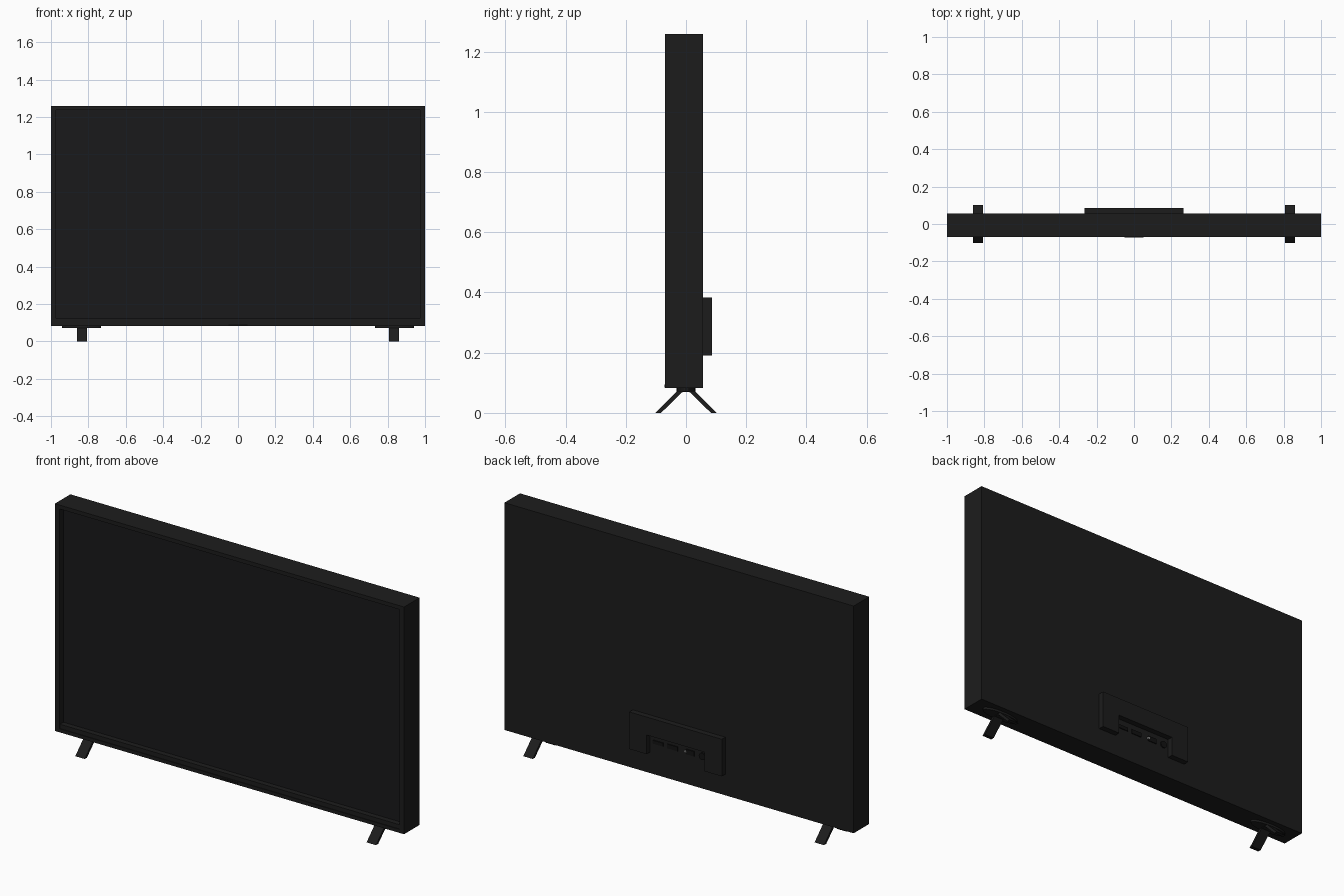
import bpy, bmesh, math

if "Cube" in bpy.data.objects:
    bpy.data.objects.remove(bpy.data.objects["Cube"])


def material(name, rgb):
    m = bpy.data.materials.new(name)
    m.diffuse_color = (*rgb, 1)
    m.use_nodes = True
    m.node_tree.nodes["Principled BSDF"].inputs["Base Color"].default_value = m.diffuse_color
    return m


BLACK = material("black_plastic", (0.012, 0.012, 0.012))
GLASS = material("screen_glass", (0.010, 0.010, 0.011))
DARK = material("port_black", (0.006, 0.006, 0.006))
METAL = material("port_metal", (0.35, 0.35, 0.35))


def finish(name, bm, mat):
    bmesh.ops.recalc_face_normals(bm, faces=bm.faces)
    me = bpy.data.meshes.new(name)
    bm.to_mesh(me)
    bm.free()
    ob = bpy.data.objects.new(name, me)
    bpy.context.collection.objects.link(ob)
    me.materials.append(mat)
    return ob


def box(name, x, y, z, mat=BLACK):
    bm = bmesh.new()
    bmesh.ops.create_cube(bm, size=1)
    for v in bm.verts:
        v.co = [(a + b) / 2 + c * (b - a) for (a, b), c in zip((x, y, z), v.co)]
    return finish(name, bm, mat)


def extrude(name, pts, start, vec, mat=BLACK):
    """Extrude a polygon of 3D points along vec."""
    bm = bmesh.new()
    f = bm.faces.new([bm.verts.new(start(*p)) for p in pts])
    r = bmesh.ops.extrude_face_region(bm, geom=[f])
    new = [v for v in r["geom"] if isinstance(v, bmesh.types.BMVert)]
    bmesh.ops.translate(bm, verts=new, vec=vec)
    return finish(name, bm, mat)


# cabinet: rectangular rings from back face to the recessed front opening
FRONT, BACK = -0.07, 0.057
bm = bmesh.new()
rings = []
for hx, z0, z1, y in ((1, 0.082, 1.258, BACK), (1, 0.082, 1.258, FRONT),
                      (0.973, 0.10, 1.238, FRONT), (0.973, 0.10, 1.238, -0.035)):
    rings.append([bm.verts.new(p) for p in
                  ((-hx, y, z0), (hx, y, z0), (hx, y, z1), (-hx, y, z1))])
for a, b in zip(rings, rings[1:]):
    for i in range(4):
        j = (i + 1) % 4
        bm.faces.new((a[i], a[j], b[j], b[i]))
bm.faces.new(rings[0])
bm.faces.new(rings[-1])
finish("cabinet", bm, BLACK)

# screen panel, lower trim and sensor window
box("screen", (-0.972, 0.972), (-0.038, -0.034), (0.12, 1.237), GLASS)
box("lower_trim", (-0.973, 0.973), (-0.066, -0.034), (0.10, 0.122))
box("remote_sensor", (-0.05, 0.05), (-0.072, -0.068), (0.085, 0.094), DARK)

# rear connection housing with an open notch at the bottom
housing = [(-0.265, 0.191), (-0.165, 0.191), (-0.165, 0.29), (0.165, 0.29),
           (0.165, 0.191), (0.265, 0.191), (0.265, 0.383), (-0.265, 0.383)]
extrude("rear_housing", housing, lambda x, z: (x, BACK - 0.002, z), (0, 0.031, 0))

# connection ports: centre x, width, height
for i, (x, w, h) in enumerate(((0.118, 0.06, 0.018), (0.035, 0.06, 0.022),
                               (-0.065, 0.05, 0.026))):
    box(f"port_{i + 1}", (x - w / 2, x + w / 2), (BACK - 0.002, BACK + 0.005),
        (0.25 - h / 2, 0.25 + h / 2), DARK)
box("port_contact", (-0.046, -0.034), (BACK, BACK + 0.007), (0.245, 0.255), METAL)
circle = [(math.cos(a), math.sin(a)) for a in (k * math.tau / 32 for k in range(32))]
extrude("round_port", circle,
        lambda c, s: (-0.135 + 0.018 * c, BACK - 0.002, 0.25 + 0.018 * s),
        (0, 0.008, 0), DARK)

# stands: oval mounting plate and an inverted V foot on each side
foot = [(-0.101, 0), (-0.083, 0), (-0.012, 0.069), (0.012, 0.069), (0.083, 0),
        (0.101, 0), (0.028, 0.073), (0.02, 0.08), (-0.02, 0.08), (-0.028, 0.073)]
for side, s in (("left", -1), ("right", 1)):
    extrude(f"{side}_foot", foot, lambda y, z: (s * 0.834 - 0.027, y, z), (0.054, 0, 0))
    extrude(f"{side}_mounting_plate", circle,
            lambda c, n: (s * 0.836 + 0.104 * c, 0.031 * n, 0.071), (0, 0, 0.013))
